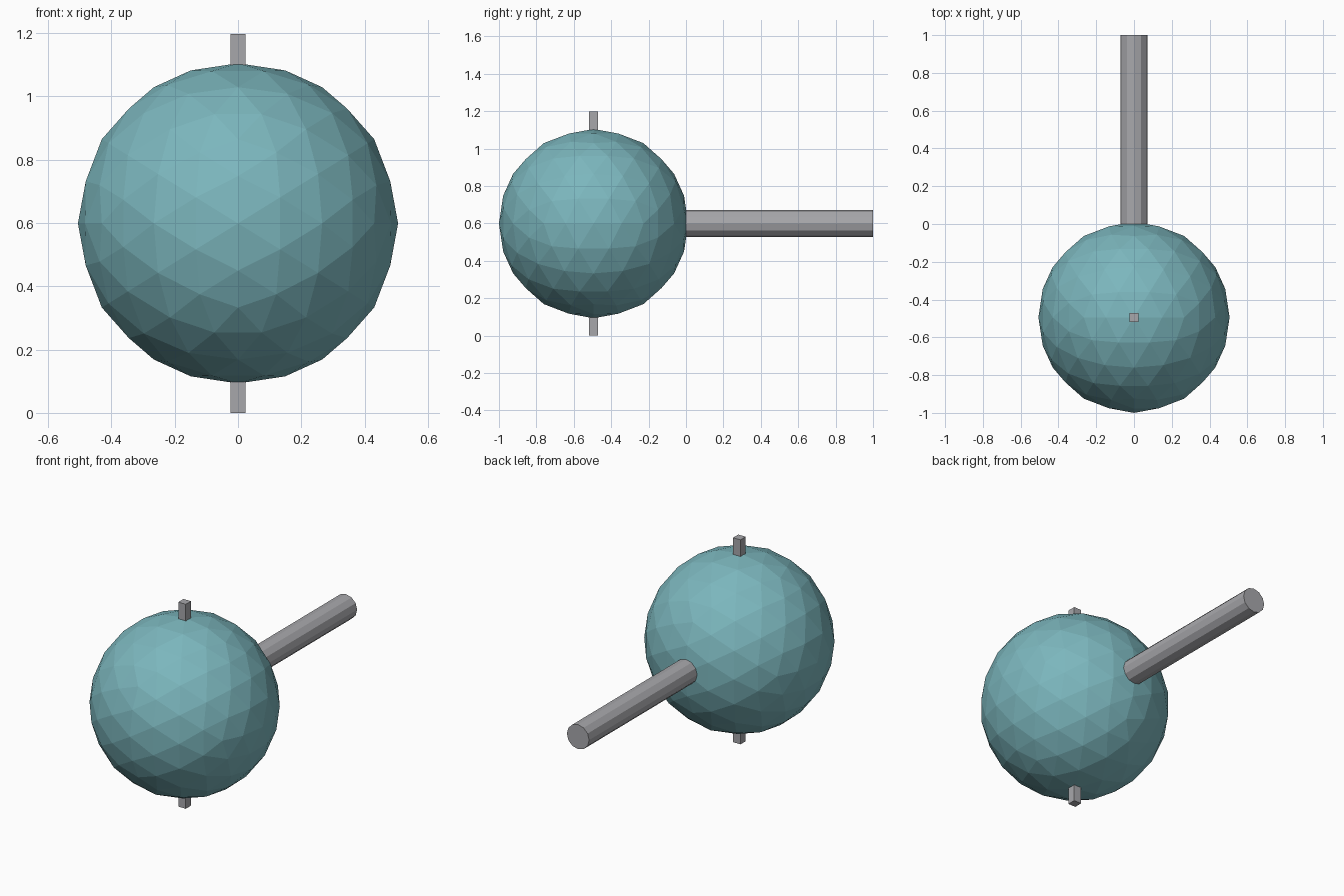
import bpy
import math

cube = bpy.data.objects.get("Cube")
if cube:
    bpy.data.objects.remove(cube, do_unlink=True)


def make_material(name, colour):
    mat = bpy.data.materials.new(name)
    mat.use_nodes = True
    mat.diffuse_color = (*colour, 1)
    mat.node_tree.nodes["Principled BSDF"].inputs["Base Color"].default_value = (*colour, 1)
    return mat


def finish(name, mat):
    obj = bpy.context.object
    obj.name = name
    obj.data.materials.append(mat)
    return obj


teal = make_material("teal", (0.20, 0.47, 0.51))
grey = make_material("grey", (0.39, 0.39, 0.41))

CENTRE_Y, CENTRE_Z = -0.494, 0.599
PIN_WIDTH = 0.048
ROD_START = -0.04

# Faceted ball, tilted so an edge of the icosahedron lies across the top
tilt = -math.atan(2) / 2
bpy.ops.mesh.primitive_ico_sphere_add(
    subdivisions=3, radius=0.506,
    location=(0, CENTRE_Y, CENTRE_Z), rotation=(0, tilt, 0))
finish("ball", teal)

# Square pin running upright through the ball
bpy.ops.mesh.primitive_cube_add(size=1, location=(0, CENTRE_Y, CENTRE_Z))
pin = finish("vertical_pin", grey)
pin.scale = (PIN_WIDTH, PIN_WIDTH, 2 * CENTRE_Z)

# Round rod pointing backwards
bpy.ops.mesh.primitive_cylinder_add(
    vertices=12, radius=0.072, depth=1 - ROD_START,
    location=(0, (1 + ROD_START) / 2, CENTRE_Z), rotation=(math.pi / 2, 0, 0))
finish("rear_rod", grey)
